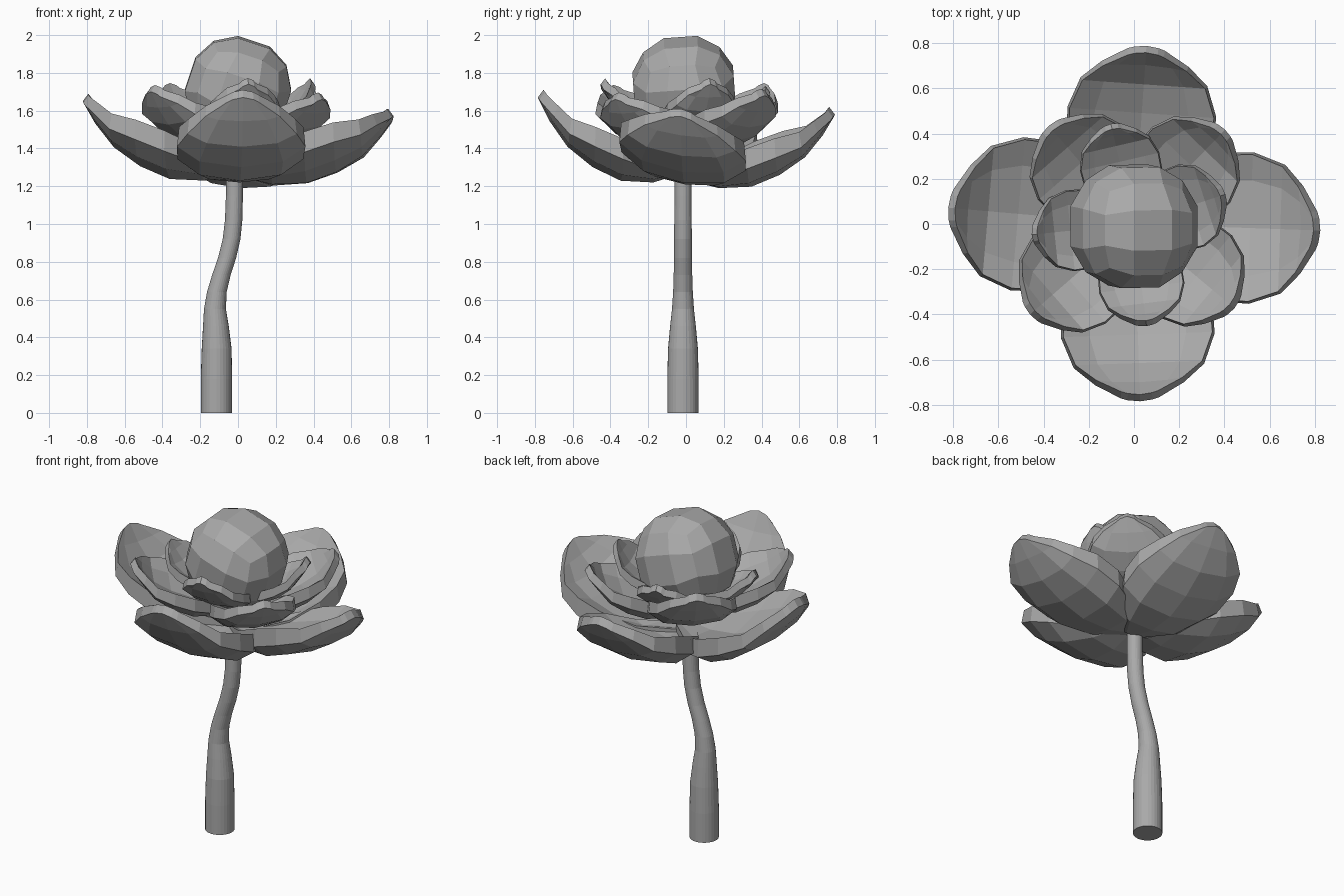
import bpy, bmesh, math
from mathutils import Matrix, Vector

if "Cube" in bpy.data.objects:
    bpy.data.objects.remove(bpy.data.objects["Cube"])

grey = bpy.data.materials.new("soft_grey")
grey.diffuse_color = (0.4, 0.4, 0.4, 1)
grey.use_nodes = True
grey.node_tree.nodes["Principled BSDF"].inputs["Base Color"].default_value = grey.diffuse_color


def finish(name, bm):
    bmesh.ops.recalc_face_normals(bm, faces=bm.faces)
    mesh = bpy.data.meshes.new(name)
    bm.to_mesh(mesh)
    bm.free()
    mesh.materials.append(grey)
    obj = bpy.data.objects.new(name, mesh)
    bpy.context.collection.objects.link(obj)
    return obj


# Unit petal: reach, height above its lowest point (0 to 1), half width
PROFILE = [(0.0, 0.12, 0.25), (0.22, 0.0, 0.72), (0.44, 0.02, 0.98), (0.63, 0.18, 1.0),
           (0.80, 0.42, 0.85), (0.92, 0.72, 0.58), (1.0, 1.0, 0.25)]
ACROSS = (-1, -0.65, 0, 0.65, 1)


def petal(name, angle, reach, low, tip, width, cup, roll=0.0, thick=0.05, belly=0.06):
    """Cupped petal, thicker in the middle than at the tip, pointing outwards at the given angle."""
    bm = bmesh.new()
    turn = Matrix.Rotation(math.radians(angle), 3, 'Z')
    layers = []
    for top in (0, 1):
        rows = []
        for r, h, w in PROFILE:
            row = []
            for v in ACROSS:
                side = v * w * width
                # the outside is flat-bottomed with steep sides, the inside a shallow bowl
                bowl = v * v if top else abs(v) ** 3
                z = low + h * (tip - low) + cup * bowl * w * w * (1 - 0.5 * h) + roll * side
                z += top * (thick * (1 - 0.2 * h) + belly * math.sin(math.pi * r))
                z -= 0.03 * v * v * (r == 1)
                x = r * reach - 0.02 * reach * v * v * (r > 0.9) - top * thick * 0.6 * h
                row.append(bm.verts.new(turn @ Vector((x, side * (1 - 0.03 * top), z))))
            rows.append(row)
        layers.append(rows)
        for a, b in zip(rows, rows[1:]):
            for i in range(len(ACROSS) - 1):
                bm.faces.new((a[i], b[i], b[i + 1], a[i + 1]))
    # rim joining the outer and inner surfaces
    loops = [[r[0] for r in rows] + rows[-1][1:-1] + [r[-1] for r in rows[::-1]] + rows[0][-2:0:-1]
             for rows in layers]
    n = len(loops[0])
    for i in range(n):
        j = (i + 1) % n
        bm.faces.new((loops[0][i], loops[0][j], loops[1][j], loops[1][i]))
    return finish(name, bm)


# Outer ring: angle, reach, low, tip, half width, cup, roll
for i, p in enumerate([(-2, 0.825, 1.21, 1.57, 0.335, 0.12, -0.15),
                       (86, 0.79, 1.19, 1.58, 0.33, 0.12, 0.06),
                       (175, 0.825, 1.23, 1.65, 0.34, 0.12, 0.10),
                       (272, 0.785, 1.22, 1.67, 0.34, 0.12, 0.0)]):
    petal(f"outer_petal_{i + 1}", *p)

# Middle ring
for i, p in enumerate([(46, 0.58, 1.39, 1.68, 0.24, 0.10, 0.0),
                       (131, 0.575, 1.40, 1.71, 0.25, 0.10, 0.0),
                       (221, 0.61, 1.40, 1.70, 0.25, 0.10, 0.0),
                       (320, 0.58, 1.39, 1.66, 0.24, 0.10, 0.0)]):
    petal(f"middle_petal_{i + 1}", *p, thick=0.045, belly=0.03)

# Inner ring
for i, p in enumerate([(18, 0.425, 1.49, 1.74, 0.19, 0.06, 0.0),
                       (103, 0.455, 1.48, 1.70, 0.18, 0.06, 0.0),
                       (186, 0.455, 1.48, 1.70, 0.18, 0.06, 0.0),
                       (277, 0.455, 1.49, 1.74, 0.19, 0.06, 0.0)]):
    petal(f"inner_petal_{i + 1}", *p, thick=0.04, belly=0.015)

# Faceted centre ball: cube cut into 3 x 3 faces per side and rounded
bm = bmesh.new()
bmesh.ops.create_cube(bm, size=2)
bmesh.ops.subdivide_edges(bm, edges=bm.edges[:], cuts=2, use_grid_fill=True)
for v in bm.verts:
    v.co = v.co.normalized() * 0.295
bmesh.ops.transform(bm, verts=bm.verts, matrix=Matrix.Translation((0, -0.01, 1.709))
                    @ Matrix.Rotation(math.radians(4), 4, 'X') @ Matrix.Rotation(math.radians(18.4), 4, 'Y'))
finish("centre_ball", bm)

# Bent, tapering stem: x, z, radius
STEM = [(-0.114, 0, 0.083), (-0.114, 0.18, 0.083), (-0.113, 0.34, 0.079), (-0.117, 0.46, 0.068),
        (-0.122, 0.55, 0.058), (-0.112, 0.64, 0.052), (-0.088, 0.73, 0.049), (-0.058, 0.82, 0.048),
        (-0.034, 0.92, 0.047), (-0.023, 1.02, 0.046), (-0.019, 1.15, 0.045), (-0.019, 1.30, 0.045)]
SIDES = 28
bm = bmesh.new()
rings = []
for x, z, r in STEM:
    rings.append([bm.verts.new((x + r * math.cos(t), -0.016 + r * math.sin(t), z))
                  for t in (math.tau * k / SIDES for k in range(SIDES))])
for a, b in zip(rings, rings[1:]):
    for k in range(SIDES):
        n = (k + 1) % SIDES
        bm.faces.new((a[k], a[n], b[n], b[k]))
bm.faces.new(rings[0][::-1])
bm.faces.new(rings[-1])
finish("stem", bm)
